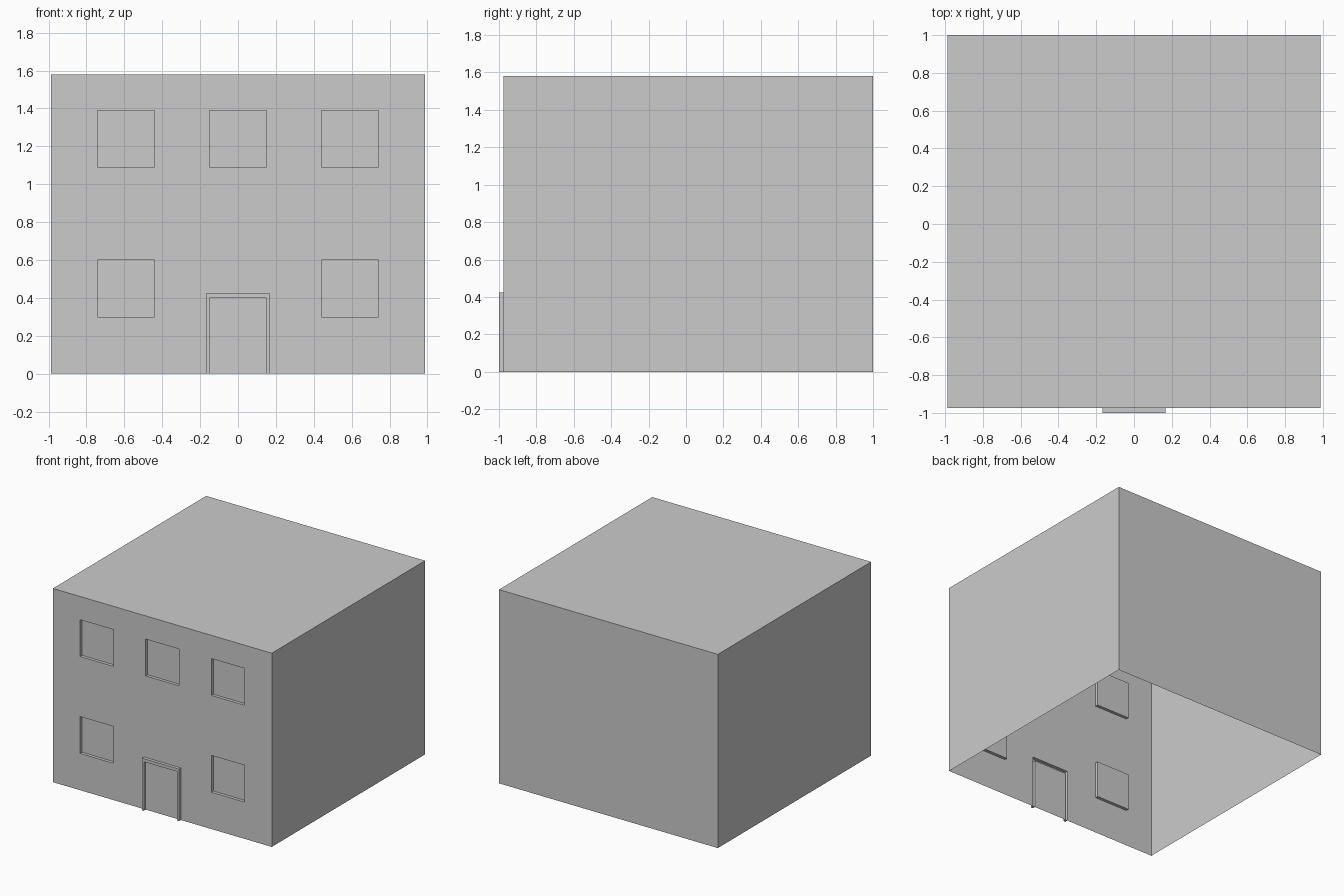
import bpy, bmesh

if "Cube" in bpy.data.objects:
    bpy.data.objects.remove(bpy.data.objects["Cube"])

W, H = 0.9875, 1.58          # half width, height
FRONT, BACK = -0.975, 1.0    # wall planes
DEPTH = 0.025                # recess and frame depth


def make_object(name, bm):
    mesh = bpy.data.meshes.new(name)
    bm.to_mesh(mesh)
    bm.free()
    obj = bpy.data.objects.new(name, mesh)
    bpy.context.collection.objects.link(obj)
    return obj


def push(bm, inside, dy):
    """Extrude the facade faces whose centre passes the test along y."""
    region = []
    for f in bm.faces:
        c = f.calc_center_median()
        if abs(c.y - FRONT) < 1e-5 and abs(f.normal.y) > 0.9 and inside(c.x, c.z):
            region.append(f)
    out = bmesh.ops.extrude_face_region(bm, geom=region)
    verts = [g for g in out["geom"] if isinstance(g, bmesh.types.BMVert)]
    bmesh.ops.translate(bm, verts=verts, vec=(0, dy, 0))
    old = [f for f in region if f.is_valid]
    if old:
        bmesh.ops.delete(bm, geom=old, context="FACES_ONLY")
    bm.normal_update()


# Side walls, back wall and flat roof: a thin shell, open below
bm = bmesh.new()
bmesh.ops.create_cube(bm, size=1)
for v in bm.verts:
    v.co.x *= 2 * W
    v.co.y = BACK if v.co.y > 0 else FRONT
    v.co.z = H if v.co.z > 0 else 0
bm.normal_update()
open_faces = [f for f in bm.faces if f.normal.y < -0.5 or f.normal.z < -0.5]
bmesh.ops.delete(bm, geom=open_faces, context="FACES_ONLY")
make_object("walls_and_roof", bm)

# Front wall: a grid cut along the window and door edges
half = [0.15, 0.167, 0.442, 0.742, W]
xs = [-x for x in reversed(half)] + half
zs = [0, 0.30, 0.40, 0.425, 0.60, 1.09, 1.39, H]
bm = bmesh.new()
grid = [[bm.verts.new((x, FRONT, z)) for x in xs] for z in zs]
for j in range(len(zs) - 1):
    for i in range(len(xs) - 1):
        bm.faces.new((grid[j][i], grid[j][i + 1], grid[j + 1][i + 1], grid[j + 1][i]))
bm.normal_update()


# Recessed window panes: three above, two beside the door
def is_window(x, z):
    side = 0.442 < abs(x) < 0.742
    upper = 1.09 < z < 1.39
    return (upper and (side or abs(x) < 0.15)) or (side and 0.30 < z < 0.60)


# Raised frame around the door
def is_door_frame(x, z):
    return abs(x) < 0.167 and z < 0.425 and not (abs(x) < 0.15 and z < 0.40)


push(bm, is_window, DEPTH)
push(bm, is_door_frame, -DEPTH)
make_object("front_wall", bm)
